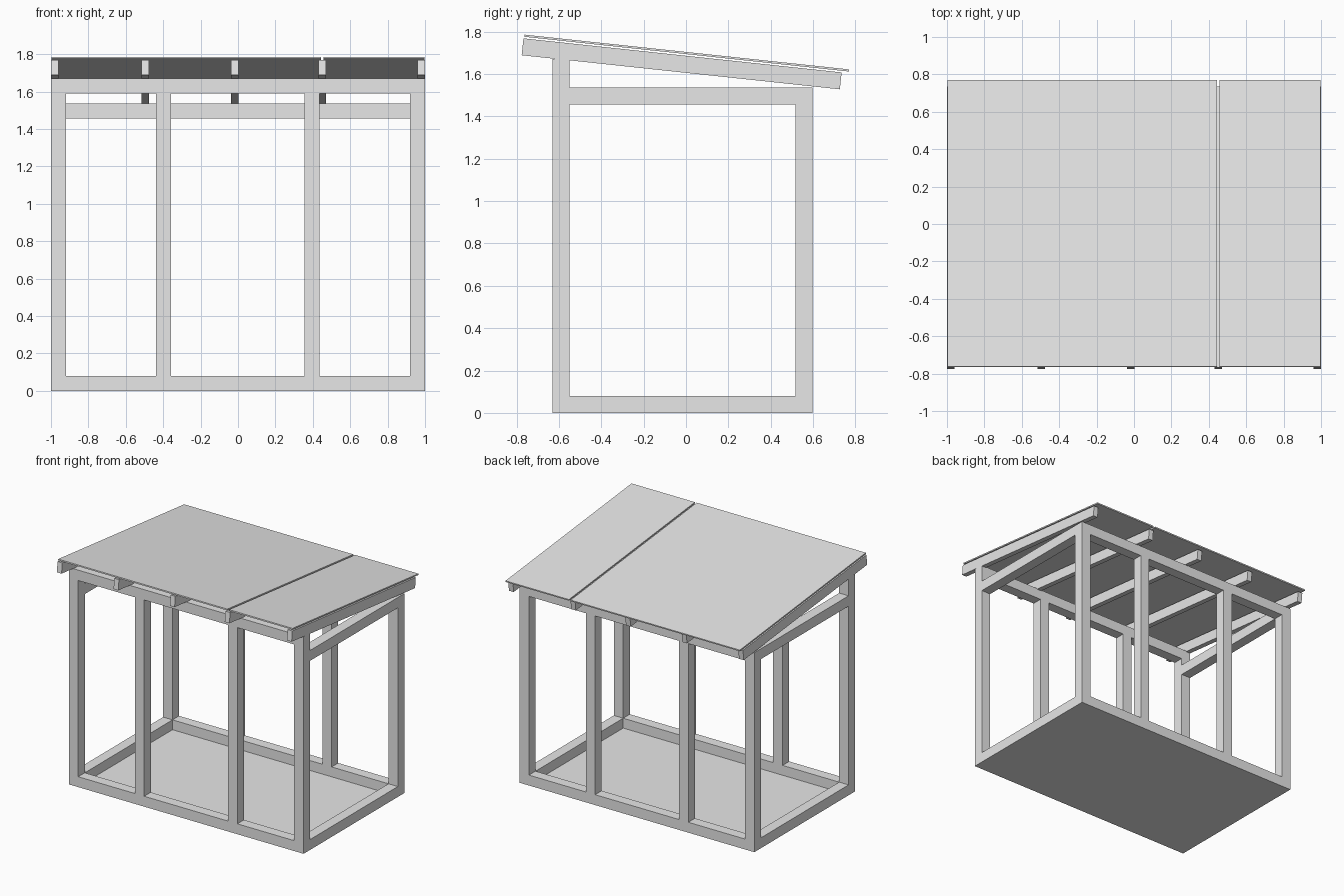
import bpy
from math import atan2, sin, cos
from mathutils import Matrix, Vector

cube = bpy.data.objects.get("Cube")
if cube:
    bpy.data.objects.remove(cube, do_unlink=True)

grey = bpy.data.materials.new("light_grey")
grey.use_nodes = True
grey.diffuse_color = (0.8, 0.8, 0.8, 1)
grey.node_tree.nodes["Principled BSDF"].inputs["Base Color"].default_value = (0.8, 0.8, 0.8, 1)


def box(name, x, y, z, matrix=None):
    """Box from (min, max) ranges, with an optional placement matrix."""
    bpy.ops.mesh.primitive_cube_add(size=1)
    ob = bpy.context.object
    ob.name = ob.data.name = name
    size = [r[1] - r[0] for r in (x, y, z)]
    mid = Vector([(r[0] + r[1]) / 2 for r in (x, y, z)])
    ob.data.transform(Matrix.Translation(mid) @ Matrix.Diagonal((*size, 1)))
    if matrix:
        ob.data.transform(matrix)
    ob.data.materials.append(grey)
    return ob


T = 0.08                      # timber thickness
FRONT, BACK = -0.63, 0.597    # outer faces of the frame
FRONT_TOP, BACK_TOP = 1.671, 1.536

# Front and back walls: corner posts, sill, header and two studs
for side, y, top in (("front", (FRONT, FRONT + T), FRONT_TOP),
                     ("back", (BACK - T, BACK), BACK_TOP)):
    for hand, x in (("right", (-1, -1 + T)), ("left", (1 - T, 1))):
        box(f"{side}_{hand}_corner_post", x, y, (0, top))
    inner = (-1 + T, 1 - T)
    box(f"{side}_sill", inner, y, (0, T))
    box(f"{side}_header", inner, y, (top - T, top))
    for hand, x in (("right", -0.438), ("left", 0.356)):
        box(f"{side}_{hand}_stud", (x, x + T), y, (T, top - T))

# Side walls: sill and tie beam
for hand, x in (("right", (-1, -1 + T)), ("left", (1 - T, 1))):
    span = (FRONT + T, BACK - T)
    box(f"{hand}_sill", x, span, (0, T))
    box(f"{hand}_tie_beam", x, span, (BACK_TOP - T, BACK_TOP))

# Thin floor inside the sills
box("floor", (-1 + T, 1 - T), (FRONT + T, BACK - T), (0, 0.004))

# Sloping roof, built flat from the lower front edge of the rafters
slope = atan2(-0.161, 1.504)
roof = Matrix.Translation((0, -0.776, 1.689)) @ Matrix.Rotation(slope, 4, "X")
for i, x in enumerate((-1, -0.517, -0.037, 0.43, 0.96)):
    box(f"rafter_{i + 1}", (x, x + 0.04), (0, 1.511), (0, T), roof)

# Two roof panels with a narrow gap, just above the rafters
for name, x in (("wide_roof_panel", (-0.998, 0.443)), ("narrow_roof_panel", (0.458, 0.998))):
    box(name, x, (0.003, 1.545), (0.088, 0.098), roof)
